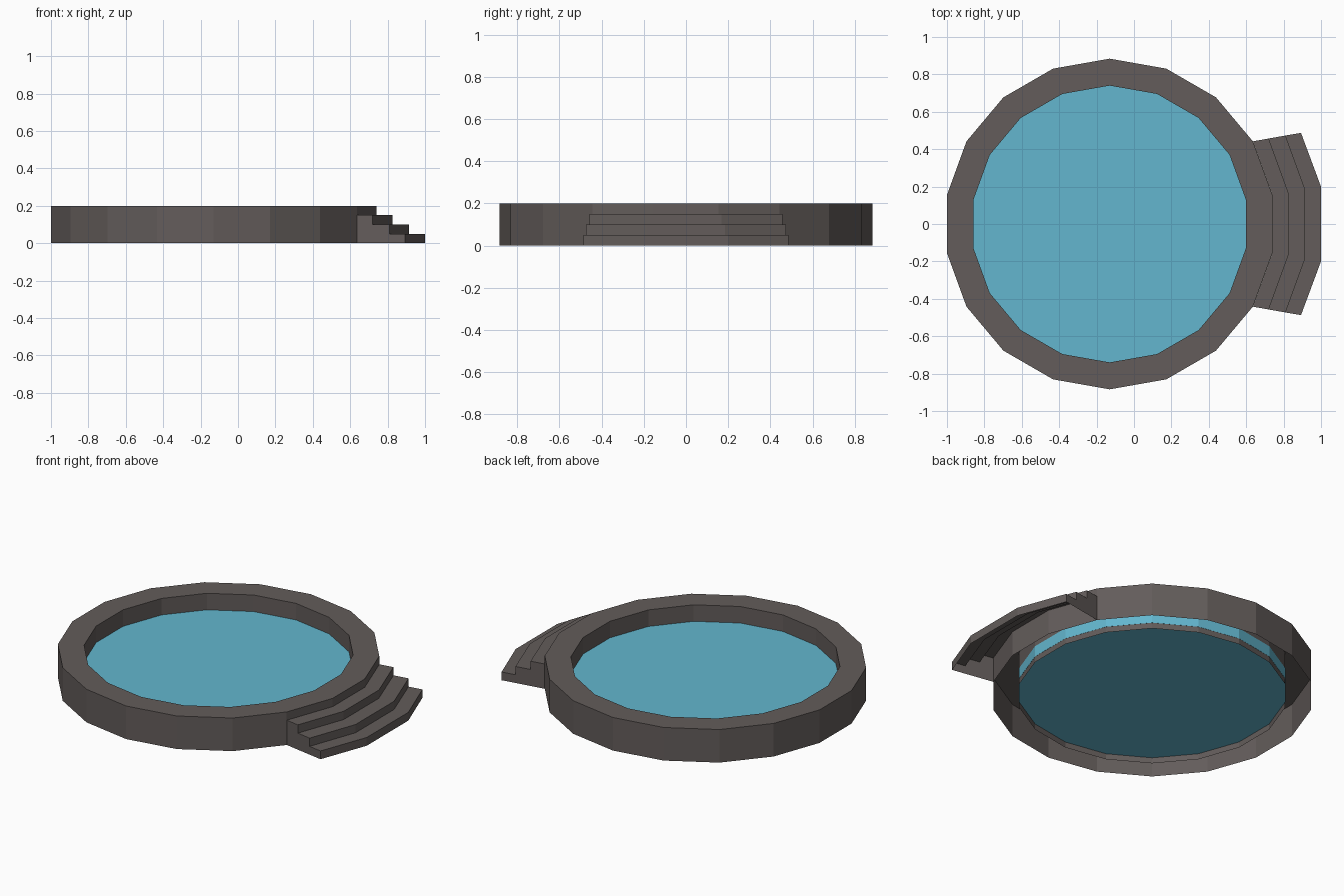
import bpy, bmesh
from math import cos, sin, radians

if "Cube" in bpy.data.objects:
    bpy.data.objects.remove(bpy.data.objects["Cube"])

CX = -0.13      # pool centre in x
SIDES = 18
R_OUT, R_IN = 0.884, 0.74


def material(name, colour):
    m = bpy.data.materials.new(name)
    m.diffuse_color = (*colour, 1)
    m.use_nodes = True
    m.node_tree.nodes["Principled BSDF"].inputs["Base Color"].default_value = m.diffuse_color
    return m


def finish(name, bm, mat):
    bmesh.ops.recalc_face_normals(bm, faces=bm.faces)
    me = bpy.data.meshes.new(name)
    bm.to_mesh(me)
    bm.free()
    me.materials.append(mat)
    ob = bpy.data.objects.new(name, me)
    bpy.context.collection.objects.link(ob)
    return ob


def ring(bm, r, z):
    angles = [radians(10 + 360 / SIDES * i) for i in range(SIDES)]
    return [bm.verts.new((CX + r * cos(a), r * sin(a), z)) for a in angles]


def bridge(bm, a, b, closed=True):
    n = len(a)
    for i in range(n if closed else n - 1):
        j = (i + 1) % n
        bm.faces.new((a[i], a[j], b[j], b[i]))


stone = material("stone", (0.125, 0.108, 0.103))
blue = material("water_blue", (0.125, 0.47, 0.62))

# Pool wall: outer side, rim and inner side, open underneath
bm = bmesh.new()
loops = [ring(bm, r, z) for r, z in
         ((R_OUT, 0), (R_OUT, 0.2), (R_IN, 0.2), (R_IN, 0))]
for a, b in zip(loops, loops[1:]):
    bridge(bm, a, b)
finish("pool_wall", bm, stone)

# Water: shallow slab filling the wall
bm = bmesh.new()
low, high = ring(bm, R_IN + 0.001, 0.035), ring(bm, R_IN + 0.001, 0.1)
bridge(bm, low, high)
bm.faces.new(low)
bm.faces.new(high)
finish("water", bm, blue)

# Steps: stair profile swept along three wall sides, open underneath
# each entry is (middle x, middle y, end x, end y) of one riser line
lines = [(0.741, 0.153, 0.636, 0.442), (0.825, 0.168, 0.72, 0.457),
         (0.915, 0.184, 0.81, 0.473), (1.0, 0.199, 0.893, 0.487)]
profile = [(0, 0.15), (1, 0.15), (1, 0.1), (2, 0.1), (2, 0.05), (3, 0.05), (3, 0)]
bm = bmesh.new()
rows = []
for k, z in profile:
    mx, my, ex, ey = lines[k]
    rows.append([bm.verts.new((x, y, z)) for x, y in
                 ((ex, -ey), (mx, -my), (mx, my), (ex, ey))])
for a, b in zip(rows, rows[1:]):
    bridge(bm, a, b, closed=False)
for end in (0, 3):
    foot = bm.verts.new((lines[0][2], lines[0][3] * (1 if end else -1), 0))
    bm.faces.new([r[end] for r in rows] + [foot])
finish("steps", bm, stone)
